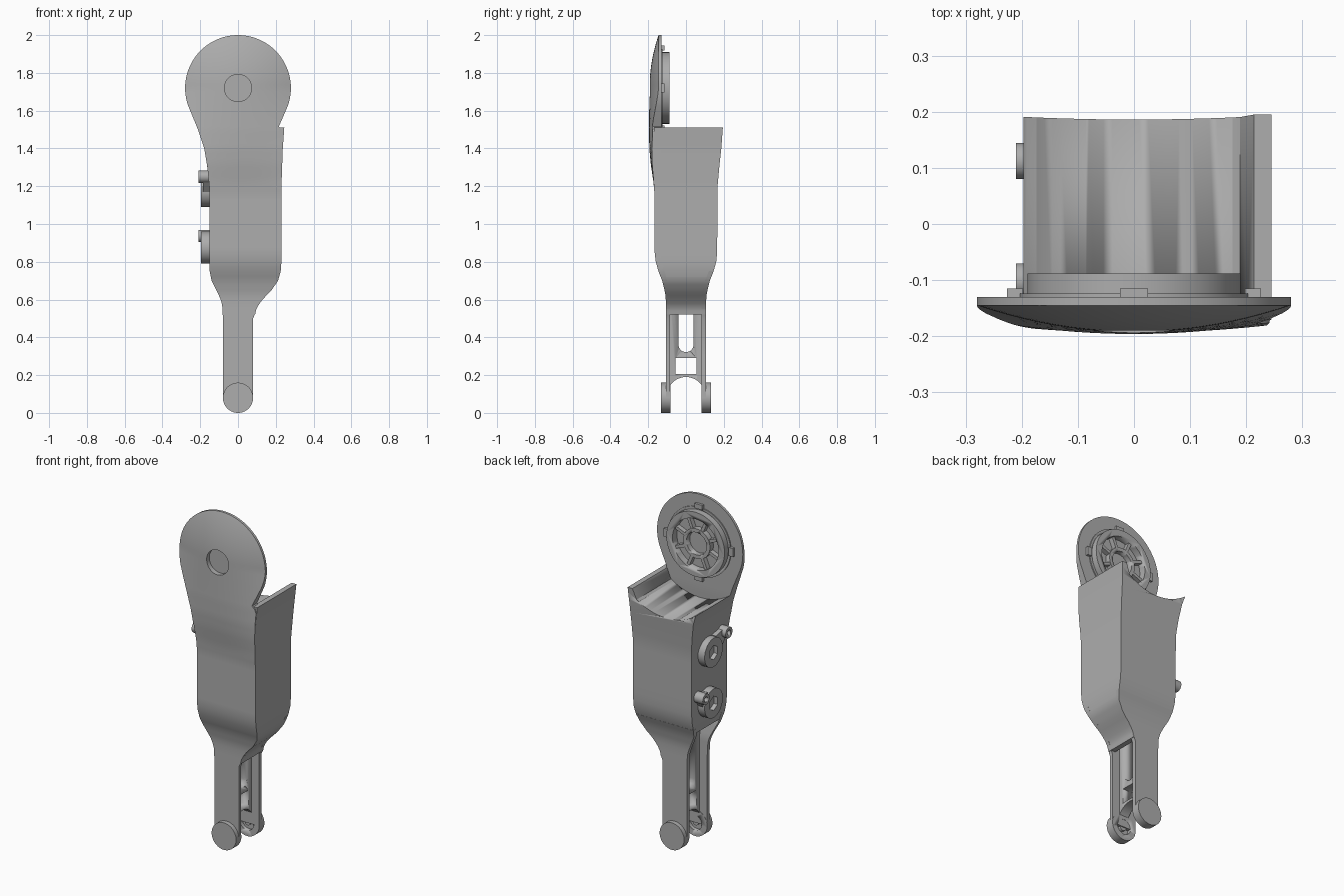
import bpy, bmesh, math
from math import sin, cos, pi, sqrt, radians

cube = bpy.data.objects.get("Cube")
if cube:
    bpy.data.objects.remove(cube)

GREY = (0.42, 0.42, 0.42, 1)
mat = bpy.data.materials.new("plain grey")
mat.use_nodes = True
mat.diffuse_color = GREY
mat.node_tree.nodes["Principled BSDF"].inputs["Base Color"].default_value = GREY


def finish(name, bm, angle=32):
    bmesh.ops.recalc_face_normals(bm, faces=bm.faces)
    me = bpy.data.meshes.new(name)
    bm.to_mesh(me)
    bm.free()
    ob = bpy.data.objects.new(name, me)
    bpy.context.collection.objects.link(ob)
    me.materials.append(mat)
    select(ob)
    bpy.ops.object.shade_smooth_by_angle(angle=radians(angle))
    return ob


def select(ob):
    bpy.ops.object.select_all(action='DESELECT')
    ob.select_set(True)
    bpy.context.view_layer.objects.active = ob


def prism(name, pts, axis, a, b):
    """Extrude a 2D outline along x (points are y, z) or y (points are x, z)."""
    bm = bmesh.new()
    place = (lambda p, d: (d, p[0], p[1])) if axis == 'x' else (lambda p, d: (p[0], d, p[1]))
    lo = [bm.verts.new(place(p, a)) for p in pts]
    hi = [bm.verts.new(place(p, b)) for p in pts]
    bm.faces.new(lo)
    bm.faces.new(hi)
    for i in range(len(pts)):
        j = (i + 1) % len(pts)
        bm.faces.new((lo[i], lo[j], hi[j], hi[i]))
    return finish(name, bm)


def arc(c, r, a0=0, a1=360, n=48):
    full = abs(a1 - a0) == 360
    return [(c[0] + r * cos(radians(a0 + (a1 - a0) * i / n)),
             c[1] + r * sin(radians(a0 + (a1 - a0) * i / n))) for i in range(n + (not full))]


def box(u0, u1, v0, v1):
    return [(u0, v0), (u1, v0), (u1, v1), (u0, v1)]


def cut(ob, cutter):
    cutter.hide_render = True
    m = ob.modifiers.new("cut", 'BOOLEAN')
    m.operation, m.solver, m.object = 'DIFFERENCE', 'EXACT', cutter
    select(ob)
    bpy.ops.object.modifier_move_to_index(modifier=m.name, index=0)
    bpy.ops.object.modifier_apply(modifier=m.name)
    bpy.data.objects.remove(cutter)


def table(*pairs):
    """Piecewise linear function of height."""
    def f(z):
        if z <= pairs[0][0]:
            return pairs[0][1]
        for (a, u), (b, v) in zip(pairs, pairs[1:]):
            if z <= b:
                return u + (v - u) * (z - a) / (b - a)
        return pairs[-1][1]
    return f


def slab(name, zs, left, right, front, back, cols=20):
    """Closed sheet between a front and a back surface, following side outlines."""
    bm = bmesh.new()
    sides = []
    for surf in (front, back):
        rows = []
        for z in zs:
            xs = [left(z) + (right(z) - left(z)) * i / cols for i in range(cols + 1)]
            rows.append([bm.verts.new((x, surf(x, z), z)) for x in xs])
        sides.append(rows)
        for r, s in zip(rows, rows[1:]):
            for i in range(cols):
                bm.faces.new((r[i], r[i + 1], s[i + 1], s[i]))
    f, b = sides
    rim = f[0] + [r[-1] for r in f[1:]] + f[-1][-2::-1] + [r[0] for r in f[-2:0:-1]]
    rib = b[0] + [r[-1] for r in b[1:]] + b[-1][-2::-1] + [r[0] for r in b[-2:0:-1]]
    for i in range(len(rim)):
        j = (i + 1) % len(rim)
        bm.faces.new((rim[i], rim[j], rib[j], rib[i]))
    return finish(name, bm)


# Shared outlines
HUB, RAD = 1.72, 0.28
round_half = lambda z: sqrt(max(RAD ** 2 - (z - HUB) ** 2, 1e-5))
neck_l = table((.5, -.08), (.57, -.083), (.61, -.095), (.65, -.115), (.7, -.14), (.75, -.15), (.8, -.152),
               (1.2, -.152), (1.3, -.162), (1.4, -.179), (1.5, -.212), (1.6, -.253))
neck_r = table((.5, .08), (.53, .092), (.56, .1), (.6, .13), (.65, .178), (.7, .212), (.75, .226), (.8, .23),
               (1.2, .23), (1.4, .237), (1.49, .242), (1.515, .216), (1.6, .253))
core_r = table((.5, .088), (.53, .092), (.56, .1), (.6, .13), (.65, .178), (.7, .212), (.75, .226), (.8, .23),
               (1.2, .23), (1.4, .237), (1.51, .245))
left = lambda z: -round_half(z) if z > 1.6 else neck_l(z)
right = lambda z: round_half(z) if z > 1.6 else neck_r(z)
front_mid = table((.58, -.106), (.63, -.109), (.7, -.126), (.75, -.146), (.8, -.16), (.85, -.166), (1.15, -.166),
                  (1.22, -.172), (1.32, -.187), (1.4, -.194), (1.5, -.196), (1.72, -.193))
front_in = table((.6, -.084), (.7, -.1), (.85, -.14), (1.2, -.14), (1.45, -.13))
back_out = table((.58, .106), (.63, .109), (.7, .126), (.75, .146), (.8, .16), (.85, .165),
                 (1.2, .167), (1.3, .176), (1.4, .187), (1.51, .195))


def dome(x, z):
    if z > HUB:
        return -.193 + .048 * (x * x + (z - HUB) ** 2) / RAD ** 2
    fade = min(max((z - 1.2) / .52, 0), 1)
    return front_mid(z) + .048 * fade * (x / RAD) ** 2


# Front plate: round head, neck, body face and leg in one sheet
zs = [.08, .3] + [.5 + .025 * i for i in range(45)]
zs += [1.515] + [HUB + RAD * sin(radians(a)) for a in range(-20, 89, 4)]
zs = sorted(set(z for z in zs if z < 1.6 or z > 1.615))
plate = slab("front_plate", zs, left, right, dome, lambda x, z: front_in(z))
cut(plate, prism("dimple", arc((0, HUB), .072), 'y', -.3, -.165))

# Back leg and its flared top
zs = [.08, .3] + [.5 + .025 * i for i in range(11)]
slab("back_leg", zs, neck_l, neck_r, lambda x, z: back_out(z) - .025, lambda x, z: back_out(z))

# Main body with a cradle under the round head
core_front = table((.58, -.1), (.7, -.12), (.8, -.155), (.85, -.161), (1.2, -.165), (1.4, -.174), (1.51, -.17))
zs = [.72 + .04 * i for i in range(20)] + [1.51]
body = slab("body", zs, neck_l, core_r, lambda x, z: core_front(z), lambda x, z: back_out(z), 1)
cradle = [(-.4, 1.6), (-.4, 1.47)] + arc((0, HUB), .33, 216, 305, 32) + [(.215, 1.512), (.215, 1.6)]
cut(body, prism("cradle_cut", cradle, 'y', -.3, .4))

# Side panel curling in below the body
zs = [.52 + .02 * i for i in range(11)]
slab("side_panel", zs, lambda z: core_r(z) - .03, core_r, lambda x, z: front_mid(z) + .001,
     lambda x, z: back_out(z) - .001, 1)

# Web between the legs, with an arched foot, a window and a slot
web = prism("leg_web", [(.09, .73), (-.09, .73), (-.09, .14)] + arc((0, .09), .1, 150, 30, 20) + [(.09, .14)],
            'x', -.03, .03)
cut(web, prism("window_cut", box(-.055, .055, .205, .29), 'x', -1, 1))
cut(web, prism("slot_cut", [(.04, .62), (-.04, .62)] + arc((0, .362), .04, 180, 360, 16), 'x', -1, 1))

# Foot discs, recessed on their inner faces
for side, name in ((-1, "front_foot"), (1, "back_foot")):
    foot = prism(name, arc((0, .08), .08), 'y', side * .083, side * .132)
    cut(foot, prism("foot_cut", arc((0, .08), .045, n=24), 'y', side * .05, side * .105))
    prism(name + "_pin", arc((0, .08), .02, n=16), 'y', side * .09, side * .11)

# Wheel-like hub behind the round head
def ring(name, r_out, r_in, y0, y1):
    ob = prism(name, arc((0, HUB), r_out), 'y', y0, y1)
    cut(ob, prism("ring_cut", arc((0, HUB), r_in), 'y', y0 + .003, y1 + .1))

ring("hub_rim", .19, .15, -.135, -.088)
ring("hub_centre", .088, .066, -.135, -.098)
ring("hub_step", .205, .18, -.135, -.124)
for i in range(8):
    a = i * pi / 4 + pi / 8
    u, v = (cos(a), sin(a)), (-sin(a) * .009, cos(a) * .009)
    pts = [(u[0] * r + v[0] * s, HUB + u[1] * r + v[1] * s)
           for r, s in ((.08, -1), (.155, -1), (.155, 1), (.08, 1))]
    prism("hub_spoke", pts, 'y', -.135, -.102)

# Small clips around the hub
for i in range(4):
    x, z = .212 * cos(i * pi / 2), HUB + .212 * sin(i * pi / 2)
    w, h = (.014, .025) if i % 2 == 0 else (.025, .014)
    prism("hub_clip", box(x - w, x + w, z - h, z + h), 'y', -.135, -.115)

# Side knobs, each with an arm leading to a drilled lug
for name, c, lug in (("upper_knob", (.02, 1.175), (-.102, 1.25)), ("lower_knob", (.02, .875), (.112, .937))):
    knob = prism(name, arc(c, .085), 'x', -.145, -.195)
    cut(knob, prism("socket_cut", arc(c, .042, 30, 330, 5), 'x', -.17, -.3))
    d = (lug[0] - c[0], lug[1] - c[1])
    n = sqrt(d[0] ** 2 + d[1] ** 2)
    p = (-d[1] / n, d[0] / n)
    pts = [(q[0] + p[0] * s, q[1] + p[1] * s) for q, s in ((lug, -.025), (lug, .025))]
    start = (c[0] + d[0] * .5, c[1] + d[1] * .5)
    pts += [(start[0] + p[0] * s, start[1] + p[1] * s) for s in (.05, -.05)]
    prism(name + "_arm", pts, 'x', -.145, -.185)
    boss = prism(name + "_lug", arc(lug, .032, n=24), 'x', -.145, -.21)
    cut(boss, prism("lug_cut", arc(lug, .015, n=16), 'x', -.185, -.3))
